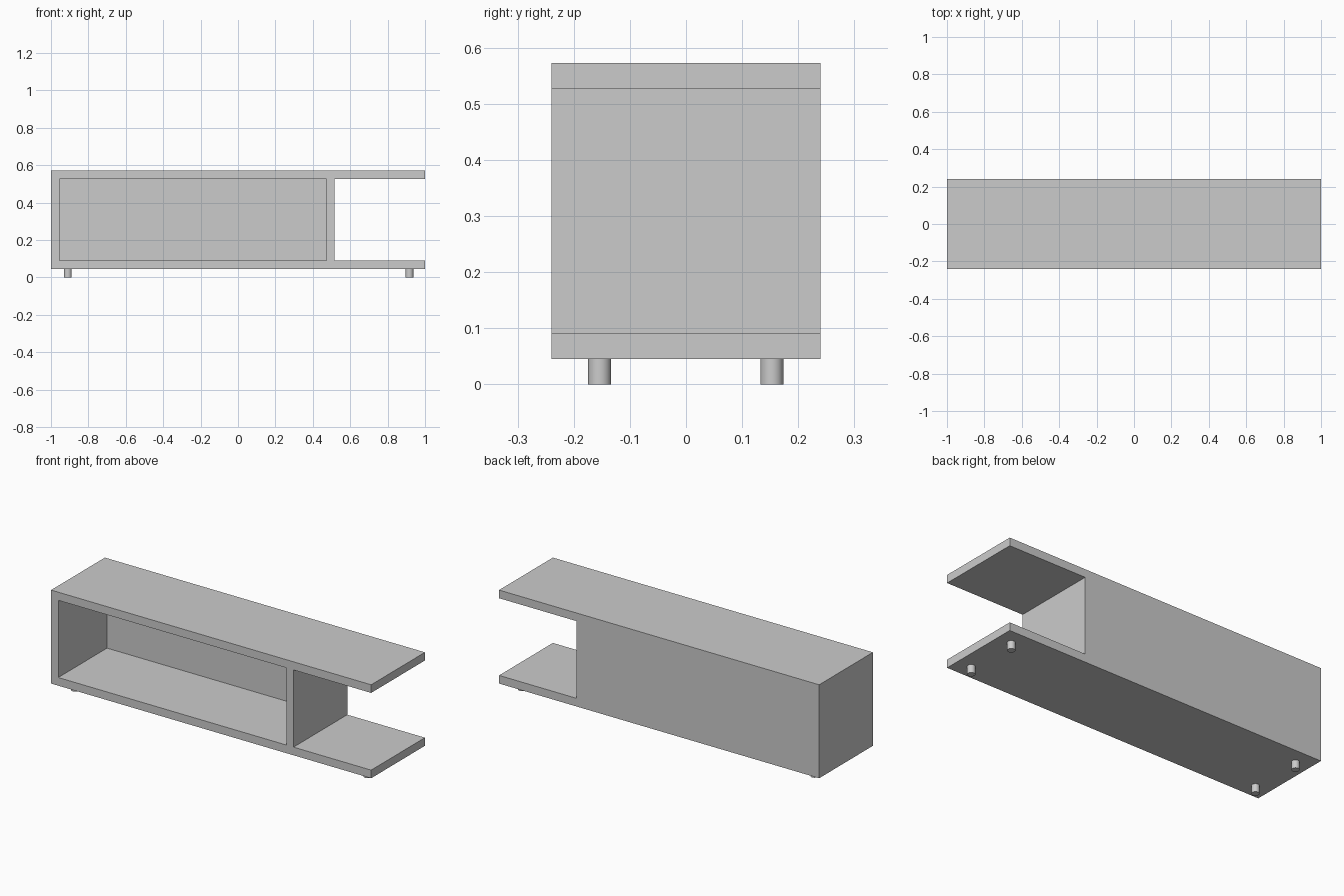
import bpy
import math

cube = bpy.data.objects.get("Cube")
if cube:
    bpy.data.objects.remove(cube, do_unlink=True)

# Overall sizes
DEPTH = 0.48
BOTTOM, TOP = 0.045, 0.573
BOARD = 0.045
SHELF, CEILING = BOTTOM + 0.046, TOP - 0.046
DIVIDER_LEFT, DIVIDER_RIGHT = 0.472, 0.515

grey = bpy.data.materials.new("light grey")
grey.use_nodes = True
colour = (0.6, 0.6, 0.6, 1)
grey.diffuse_color = colour
grey.node_tree.nodes["Principled BSDF"].inputs["Base Color"].default_value = colour


def box(name, low, high):
    """Box spanning two opposite corners."""
    bpy.ops.mesh.primitive_cube_add(
        size=1, location=[(a + b) / 2 for a, b in zip(low, high)])
    obj = bpy.context.object
    obj.name = name
    obj.scale = [b - a for a, b in zip(low, high)]
    bpy.ops.object.transform_apply(location=False, rotation=False, scale=True)
    obj.data.materials.append(grey)
    return obj


def cut(target, cutter):
    """Subtract the cutter from the target, then discard it."""
    cutter.hide_render = True
    mod = target.modifiers.new("opening", 'BOOLEAN')
    mod.operation = 'DIFFERENCE'
    mod.solver = 'EXACT'
    mod.object = cutter
    bpy.context.view_layer.objects.active = target
    bpy.ops.object.modifier_apply(modifier=mod.name)
    bpy.data.objects.remove(cutter, do_unlink=True)


# Cabinet body: front niche with a back panel, and a side bay open all round
body = box("cabinet_body", (-1, -DEPTH / 2, BOTTOM), (1, DEPTH / 2, TOP))
cut(body, box("niche_cutter", (-1 + BOARD, -DEPTH, SHELF),
              (DIVIDER_LEFT, DEPTH / 2 - BOARD, CEILING)))
cut(body, box("bay_cutter", (DIVIDER_RIGHT, -DEPTH, SHELF),
              (1.2, DEPTH, CEILING)))

# Four short round feet
for side, x in (("right", -0.91), ("left", 0.917)):
    for end, y in (("front", -0.154), ("back", 0.153)):
        bpy.ops.mesh.primitive_cylinder_add(
            vertices=32, radius=0.0205, depth=BOTTOM, location=(x, y, BOTTOM / 2))
        foot = bpy.context.object
        foot.name = f"{end}_{side}_foot"
        foot.data.materials.append(grey)
        bpy.ops.object.shade_smooth_by_angle(angle=math.radians(30))
